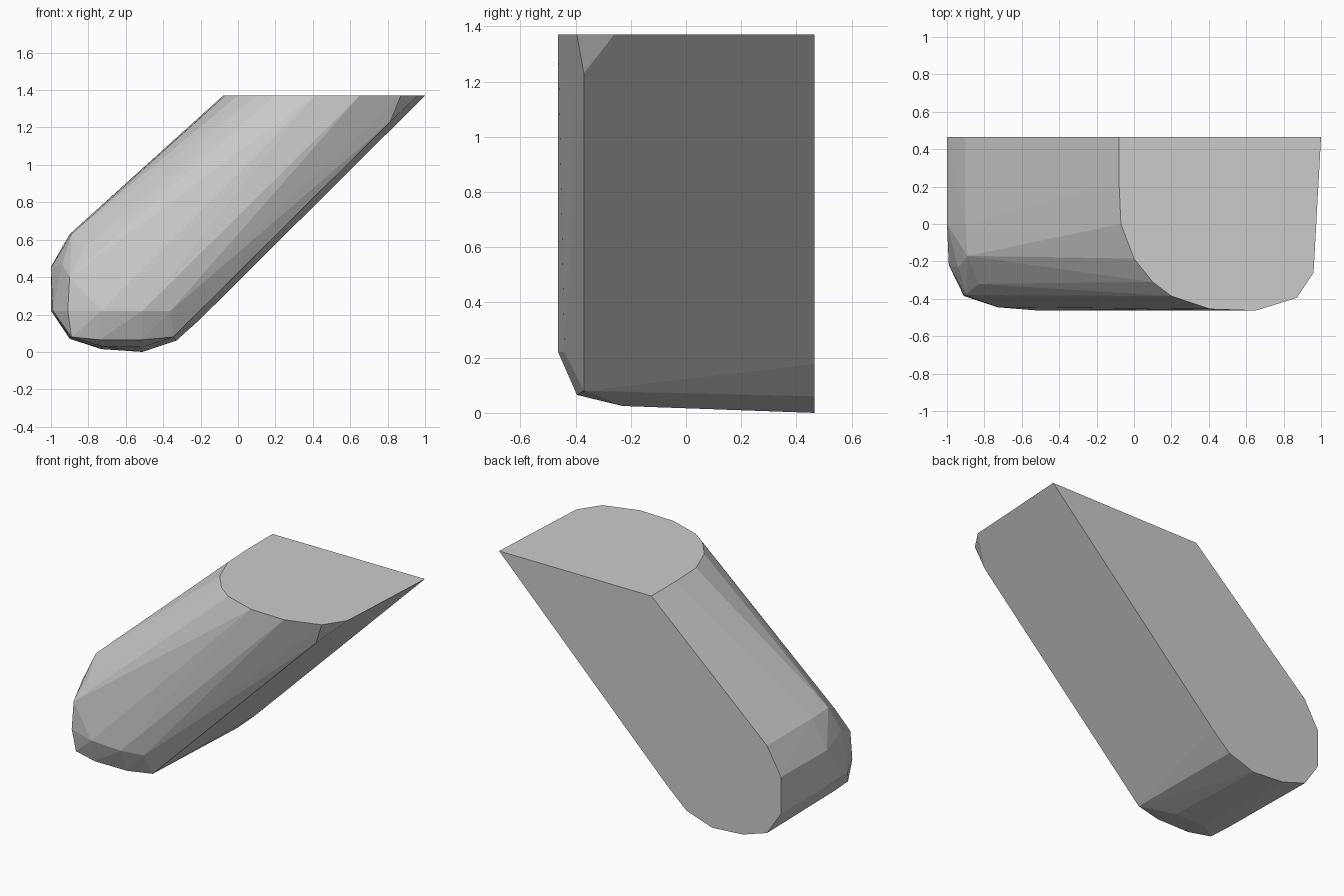
import bpy
import bmesh

# Remove the default cube only
default_cube = bpy.data.objects.get("Cube")
if default_cube:
    bpy.data.objects.remove(default_cube, do_unlink=True)


def make_material(name, colour):
    material = bpy.data.materials.new(name)
    material.use_nodes = True
    material.diffuse_color = colour
    shader = material.node_tree.nodes["Principled BSDF"]
    shader.inputs["Base Color"].default_value = colour
    return material


def hull_object(name, points, material):
    """Stretch a faceted convex skin over the section profiles."""
    mesh = bpy.data.meshes.new(name)
    shell = bmesh.new()
    for point in points:
        shell.verts.new(point)
    result = bmesh.ops.convex_hull(shell, input=shell.verts[:])
    unused = set(result["geom_interior"]) | set(result["geom_unused"])
    loose = [item for item in unused if isinstance(item, bmesh.types.BMVert)]
    bmesh.ops.delete(shell, geom=loose, context="VERTS")
    # Merge coplanar triangles into clean flat panels
    bmesh.ops.dissolve_limit(shell, angle_limit=0.01,
                             verts=shell.verts[:], edges=shell.edges[:])
    bmesh.ops.recalc_face_normals(shell, faces=shell.faces[:])
    shell.to_mesh(mesh)
    shell.free()
    mesh.materials.append(material)
    body = bpy.data.objects.new(name, mesh)
    bpy.context.scene.collection.objects.link(body)
    return body


top_height, back_depth, belly_height = 1.37, 0.465, 0.22

# Flat top cut: x, y
top_profile = [(-0.08, 0.465), (-0.08, 0.22), (-0.07, 0), (0, -0.185),
               (0.1, -0.31), (0.2, -0.385), (0.41, -0.455), (0.65, -0.463),
               (0.87, -0.395), (0.96, -0.26), (1, 0.465)]

# Flat back cut: x, z
back_profile = [(-0.9, 0.63), (-1, 0.455), (-1, 0.22), (-0.9, 0.07),
                (-0.73, 0.015), (-0.51, 0), (-0.33, 0.06), (-0.2, 0.177)]

# Widest level of the rounded lower end: x, y
belly_profile = [(-1, 0), (-0.99, -0.22), (-0.91, -0.385), (-0.73, -0.445),
                 (-0.51, -0.463), (-0.36, -0.44)]

# Rounded underside and shoulder corners
rounded_corners = [(-0.89, -0.37, 0.08), (-0.74, -0.395, 0.065),
                   (-0.51, -0.395, 0.065), (-0.346, -0.37, 0.08),
                   (-0.73, -0.23, 0.03), (-0.51, -0.23, 0.025),
                   (-0.9, -0.23, 0.08), (0.813, -0.37, 1.23),
                   (-0.9, -0.38, 0.4), (-0.94, -0.235, 0.47),
                   (-0.83, -0.32, 0.55), (-0.89, -0.17, 0.63),
                   (-0.9, 0, 0.63), (-1, 0, 0.45)]

points = [(x, y, top_height) for x, y in top_profile]
points += [(x, back_depth, z) for x, z in back_profile]
points += [(x, y, belly_height) for x, y in belly_profile]
points += rounded_corners

grey = make_material("plain_grey", (0.6, 0.6, 0.6, 1))
hull_object("slanted_block", points, grey)
